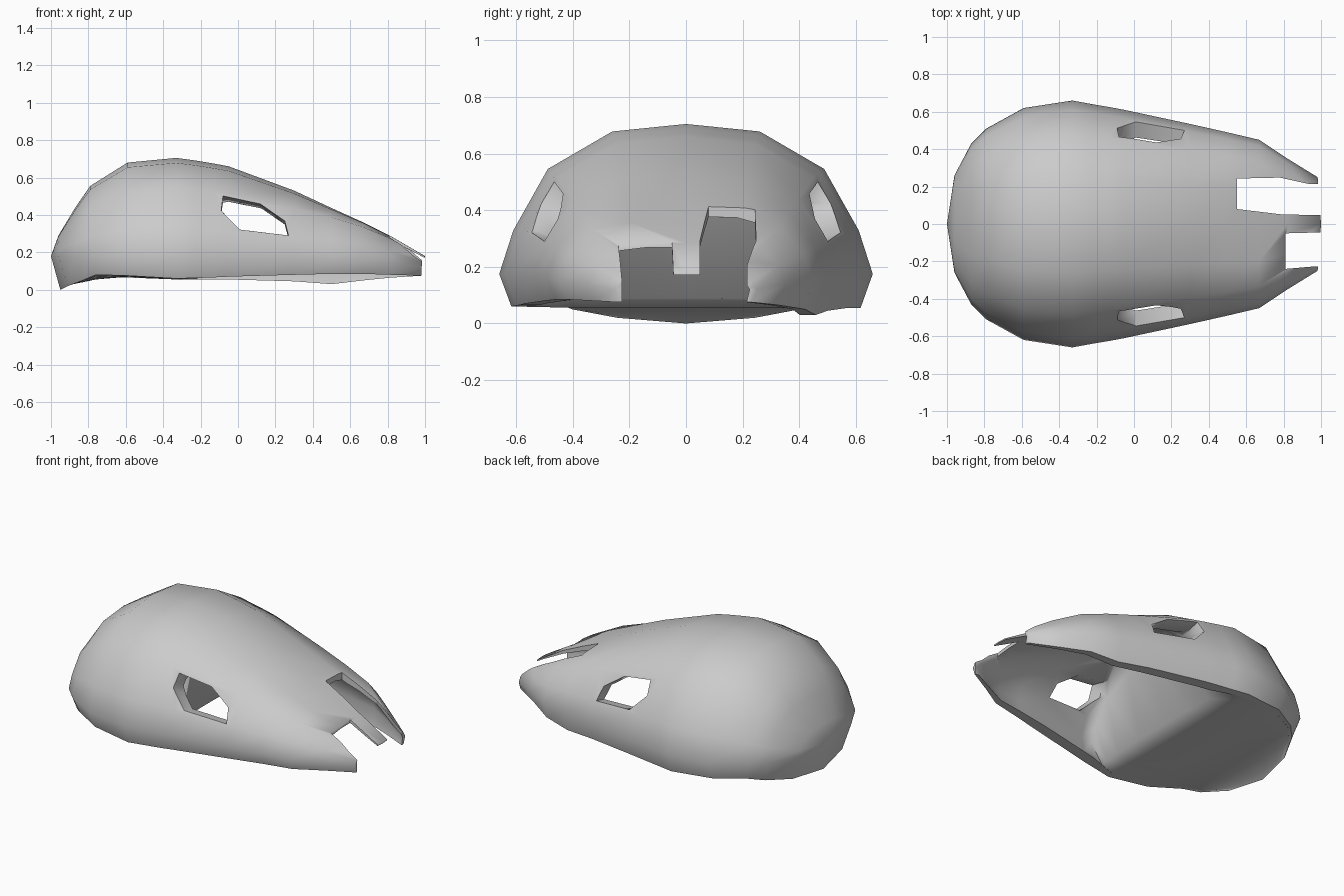
import bpy, bmesh, math
from mathutils import Vector

if "Cube" in bpy.data.objects:
    bpy.data.objects.remove(bpy.data.objects["Cube"])

# stations along the shell: x, half width, widest height, top height,
# rim height (-y side), rim height (+y side), snout boxiness, wall thickness, inner ceiling
STATIONS = [
    (-1.00, 0.00, 0.18, 0.18, 0.00, 0.00, 0.0, 0.00, 0.00),
    (-0.96, 0.26, 0.18, 0.29, 0.02, 0.02, 0.0, 0.02, 0.025),
    (-0.87, 0.43, 0.18, 0.44, 0.05, 0.05, 0.0, 0.03, 0.04),
    (-0.79, 0.51, 0.18, 0.555, 0.08, 0.07, 0.0, 0.03, 0.055),
    (-0.59, 0.62, 0.175, 0.68, 0.075, 0.065, 0.0, 0.04, 0.07),
    (-0.33, 0.66, 0.175, 0.705, 0.06, 0.055, 0.0, 0.05, 0.055),
    (-0.22, 0.64, 0.175, 0.69, 0.063, 0.055, 0.0, 0.07, 0.09),
    (-0.13, 0.625, 0.175, 0.675, 0.066, 0.055, 0.0, 0.09, 0.50),
    (-0.05, 0.61, 0.175, 0.66, 0.07, 0.055, 0.0, 0.09, 0.58),
    (0.30, 0.535, 0.17, 0.53, 0.08, 0.045, 0.2, 0.085, 0.48),
    (0.50, 0.49, 0.16, 0.437, 0.085, 0.03, 0.6, 0.07, 0.40),
    (0.67, 0.45, 0.15, 0.36, 0.085, 0.05, 0.9, 0.055, 0.33),
    (0.82, 0.35, 0.14, 0.285, 0.08, 0.065, 1.0, 0.035, 0.265),
    (1.00, 0.25, 0.12, 0.18, 0.075, 0.075, 1.0, 0.025, 0.172),
]
ROUND = [(0, 1), (0.395, 0.95), (0.74, 0.70), (0.925, 0.29), (1, 0)]
BOXY = [(0, 1), (0.45, 0.99), (0.74, 0.90), (0.93, 0.45), (1, 0)]


def half_arch(st, side, inner):
    x, w, zw, top, rim_l, rim_r, box, wall, ceiling = st
    rim = rim_l if side < 0 else rim_r
    back = 0.05 * max(0, min(1, (-0.55 - x) / 0.4))
    shift, rim_w = 0, 0.935 * w
    if inner:
        w, top, shift, rim_w = w - wall, ceiling, back, rim_w - wall * 0.8
        if x < -0.2:                      # closed underside of the cranium
            w, zw = rim_w, rim + 0.1 * (ceiling - rim)
    pts = []
    for (u0, v0), (u1, v1) in zip(ROUND, BOXY):
        u, v = u0 + (u1 - u0) * box, v0 + (v1 - v0) * box
        tip = 0.018 * u if x > 0.9 else 0
        pts.append(Vector((x - tip + shift, side * u * w, zw + v * (top - zw))))
    pts.append(Vector((pts[-1].x - shift + back, side * rim_w, rim)))
    return pts


def arch(st, inner):
    return half_arch(st, -1, inner)[::-1] + half_arch(st, 1, inner)[1:]


def new_object(name, bm):
    me = bpy.data.meshes.new(name)
    bm.to_mesh(me)
    bm.free()
    ob = bpy.data.objects.new(name, me)
    bpy.context.collection.objects.link(ob)
    return ob


def prism(name, base, offset):
    bm = bmesh.new()
    face = bm.faces.new([bm.verts.new(p) for p in base])
    ext = bmesh.ops.extrude_face_region(bm, geom=[face])
    bmesh.ops.translate(bm, vec=offset, verts=[v for v in ext["geom"] if isinstance(v, bmesh.types.BMVert)])
    bmesh.ops.recalc_face_normals(bm, faces=bm.faces)
    ob = new_object(name, bm)
    ob.hide_render = True
    return ob


# domed shell: closed rings of outer arch plus inner arch, lofted along x
bm = bmesh.new()
rings = [[bm.verts.new(p) for p in arch(st, False) + arch(st, True)[::-1]] for st in STATIONS]
n = len(rings[0])
for a, b in zip(rings, rings[1:]):
    for j in range(n):
        k = (j + 1) % n
        bm.faces.new((a[j], b[j], b[k], a[k]))
end = rings[-1]
for j in range(n // 2 - 1):               # snout end face
    bm.faces.new((end[j], end[n - 1 - j], end[n - 2 - j], end[j + 1]))
bmesh.ops.remove_doubles(bm, verts=bm.verts, dist=0.0005)
bmesh.ops.holes_fill(bm, edges=[e for e in bm.edges if e.is_boundary], sides=0)
bmesh.ops.recalc_face_normals(bm, faces=bm.faces)
shell = new_object("skull_shell", bm)

# eye sockets on both sides
EYE = [(-0.08, 0.51), (-0.09, 0.42), (0.01, 0.31), (0.27, 0.29), (0.25, 0.38), (0.12, 0.475)]
cutters = []
for s in (-1, 1):
    base = [(x, s * 0.2, z - 0.075) for x, z in EYE]
    cutters.append(prism("eye_cutter", base, Vector((0, s * 0.7, 0.175))))

# uneven nose notches either side of the central bridge
LONG = [(0.55, 0.08), (0.8, 0.05), (1.1, 0.048), (1.1, 0.215), (0.93, 0.215), (0.78, 0.248), (0.55, 0.243)]
SHORT = [(0.81, -0.05), (1.1, -0.042), (1.1, -0.22), (0.95, -0.228), (0.81, -0.24)]
for plan in (LONG, SHORT):
    cutters.append(prism("nose_cutter", [(x, y, -0.2) for x, y in plan], Vector((0, 0, 1))))

for c in cutters:
    m = shell.modifiers.new("cut", 'BOOLEAN')
    m.operation = 'DIFFERENCE'
    m.solver = 'EXACT'
    m.object = c

# bake the modifiers, remove the cutters, shade smooth
bpy.context.view_layer.objects.active = shell
bpy.ops.object.select_all(action='DESELECT')
shell.select_set(True)
for m in list(shell.modifiers):
    bpy.ops.object.modifier_apply(modifier=m.name)
for c in cutters:
    bpy.data.objects.remove(c)
bpy.ops.object.shade_smooth_by_angle(angle=math.radians(65))
